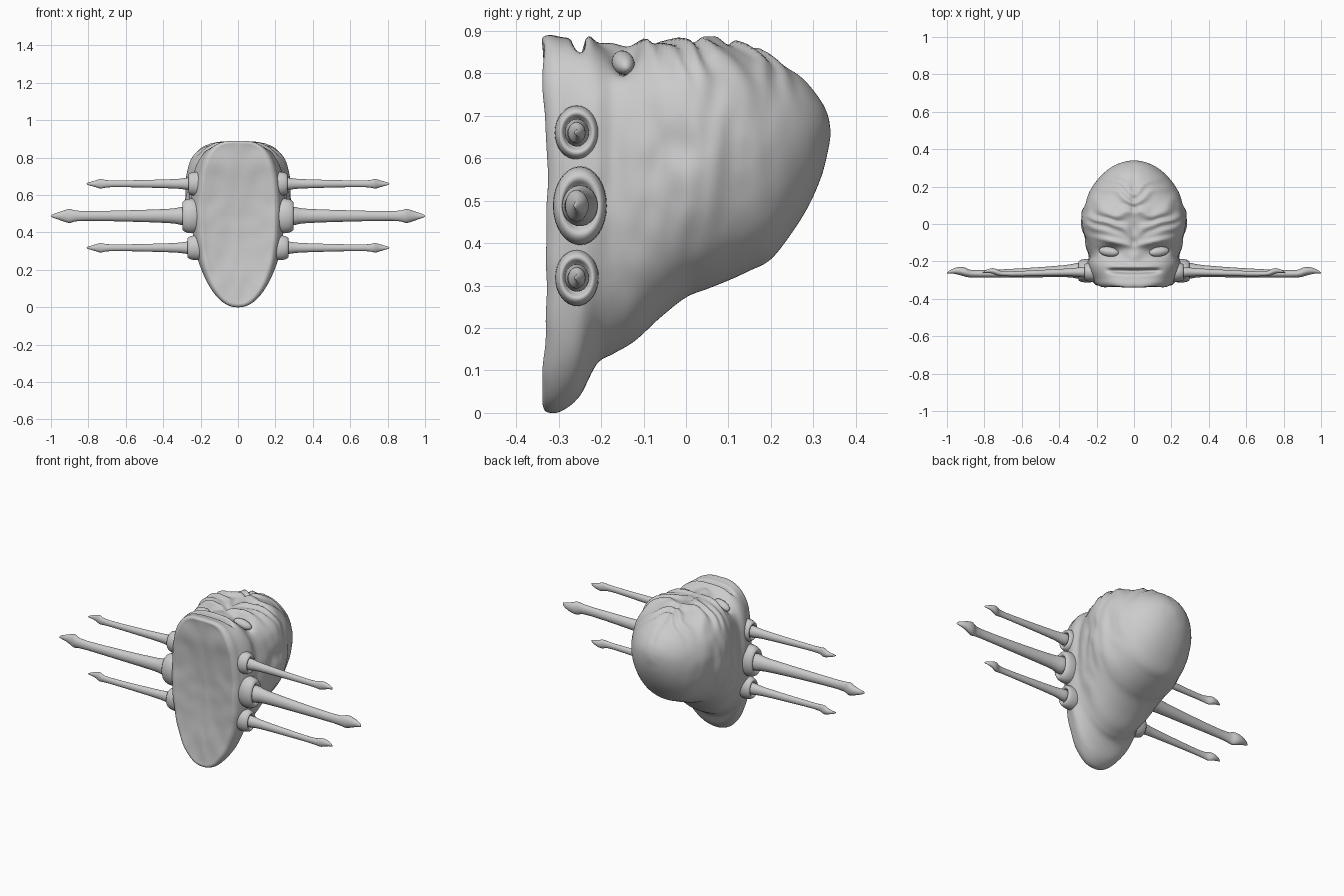
import bpy, bmesh, math
from mathutils import Vector, noise

if "Cube" in bpy.data.objects:
    bpy.data.objects.remove(bpy.data.objects["Cube"])


def skin_rings(name, rings, mirror=False, sub=0):
    """Skin a list of equal-length closed rings and cap both ends."""
    bm = bmesh.new()
    rows = [[bm.verts.new(p) for p in r] for r in rings]
    n = len(rows[0])
    for a, b in zip(rows, rows[1:]):
        for i in range(n):
            bm.faces.new((a[i], a[(i + 1) % n], b[(i + 1) % n], b[i]))
    bm.faces.new(rows[0])
    bm.faces.new(rows[-1][::-1])
    bmesh.ops.recalc_face_normals(bm, faces=bm.faces)
    me = bpy.data.meshes.new(name)
    bm.to_mesh(me)
    bm.free()
    me.shade_smooth()
    ob = bpy.data.objects.new(name, me)
    bpy.context.collection.objects.link(ob)
    if mirror:
        ob.modifiers.new("mirror", 'MIRROR').use_mirror_merge = False
    if sub:
        ob.modifiers.new("smooth", 'SUBSURF').levels = sub
        ob.modifiers["smooth"].render_levels = sub
    return ob


def spline(rows, steps):
    """Catmull-Rom interpolation of table rows."""
    out = []
    for i in range(len(rows) - 1):
        p = [rows[max(0, min(len(rows) - 1, i + k))] for k in (-1, 0, 1, 2)]
        for s in range(steps):
            t = s / steps
            out.append([0.5 * (2 * b + (c - a) * t + (2 * a - 5 * b + 4 * c - d) * t * t
                               + (3 * b - a - 3 * c + d) * t ** 3)
                        for a, b, c, d in zip(*p)])
    out.append(list(rows[-1]))
    return out


def bell(d, w):
    return math.exp(-(d / w) ** 2)


def face_relief(x, y):
    """Height change of the upward-looking face; x is absolute."""
    wide = bell(x, .125) if x < .03 else math.exp(-(x / .125) ** 6)
    h = -.055 * bell(y + .253 - .25 * x * x, .011) * wide           # mouth slit
    h += .012 * bell(y + .228, .014) * wide                         # upper lip
    h -= .05 * bell(x - .13, .06) * bell(y + .145, .027)            # eye sockets
    h += .022 * bell(y + .118 - .22 * x, .014) * bell(x - .11, .09) # angry brows
    h += .016 * bell(x, .035) * bell(y + .18, .025)                 # nose
    h -= .014 * bell(y + .185, .03)                                 # dip under the eyes
    h -= .014 * bell(x, .014) * bell(y + .1, .03)                   # frown crease
    skull = 1 / (1 + math.exp(-(y + .06) * 60)) * bell(y - .05, .2)
    h += .009 * skull * math.sin(75 * y - 38 * x + 5 * noise.noise((x * 9, y * 9, 2)))
    h -= .014 * skull * bell(x, .015)
    return h


# Body: sections along y -> (y, bottom z, top z, half width)
sections = [
    (-.335, .45, .46, .006), (-.335, .22, .70, .10), (-.337, .05, .85, .165),
    (-.337, .012, .882, .195), (-.32, .0, .89, .215), (-.29, .006, .885, .228),
    (-.25, .04, .88, .245), (-.21, .115, .875, .25), (-.17, .14, .868, .247),
    (-.12, .17, .865, .252), (-.06, .225, .872, .268), (0, .272, .88, .28),
    (.05, .292, .88, .28), (.10, .312, .875, .264), (.15, .335, .863, .246),
    (.20, .362, .842, .22), (.25, .425, .81, .183), (.29, .49, .772, .14),
    (.32, .56, .735, .09), (.335, .62, .70, .042), (.34, .65, .67, .006)]
N = 128
rings = []
for k, (y, zb, zt, hw) in enumerate(spline(sections, 6)):
    zc = zb + .54 * (zt - zb)
    ring = []
    for i in range(N):
        a = math.tau * i / N
        c, s = math.cos(a), math.sin(a)
        blend = max(0, min(1, (.2 - y) / .2))
        n = 2 + (1.1 * blend if s > 0 else .15)
        r = (abs(c) ** n + abs(s) ** n) ** (-1 / n)
        x, v = hw * r * c, r * s
        z = zc + v * ((zt - zc) if v > 0 else (zc - zb))
        yy = y
        if k < 30:   # hollow front plate
            yy += .024 * math.exp(-((z - .43) / .3) ** 4) * (1 - k / 30)
            yy += .006 * noise.noise((abs(x) * 12, z * 10, 4))
        if k > 20:
            top = max(0, min(1, (v - .5) / .35))
            z += face_relief(abs(x), y) * top
            # folds on the flanks
            side = abs(c) ** 2 * bell(y, .25)
            f = 1 + side * (.05 * noise.noise((y * 11, z * 5, 1)) + .03 * noise.noise((y * 22, z * 12, 7)))
            f -= .05 * side * bell(y + .17, .03)
            x *= f
        ring.append(Vector((x, yy, z)))
    rings.append(ring)
skin_rings("body", rings)

# Eyes
for sx in (-1, 1):
    bpy.ops.mesh.primitive_uv_sphere_add(segments=24, ring_count=12, location=(sx * .135, -.148, .825))
    eye = bpy.context.object
    eye.name = "eye_left" if sx < 0 else "eye_right"
    eye.scale = (.055, .026, .026)
    eye.rotation_euler = (0, sx * .25, sx * .15)
    bpy.ops.object.shade_smooth()


def lathe(name, profile, z0):
    """Elliptical rings along x: (x, y radius, z radius, y centre)."""
    M = 16
    return skin_rings(name, [[(x, cy + ry * math.cos(math.tau * i / M),
                               z0 + rz * math.sin(math.tau * i / M)) for i in range(M)]
                             for x, ry, rz, cy in profile], True, 1)


# Legs: (name, height, socket y radius, socket z radius, socket end x, leg end x, thickness)
legs = [("upper", .66, .052, .064, .268, .81, .029),
        ("middle", .488, .063, .092, .30, 1.0, .043),
        ("lower", .318, .051, .066, .272, .81, .029)]
for name, z, ry, rz, xs, xe, t in legs:
    cy = -.257 if name != "middle" else -.25
    # fleshy cuff with a hollow centre
    lathe(name + "_socket", [(xs + dx, ry * s, rz * s, cy) for dx, s in
                             ((-.11, .75), (-.085, .98), (-.05, 1.06), (-.015, .98), (0, .8),
                              (-.004, .64), (-.025, .55), (-.03, .2))], z)
    # tapering shaft ending in a domed claw
    L = xe - xs
    claw = .15 * L + .015
    xk = xe - claw
    shaft = [(xs - .04, t * .9, t, cy), (xs - .01, t * 1.05, t * 1.2, cy),
             (xs + .02, t * .95, t * 1.1, cy), (xs + .035, t * .75, t * .9, cy),
             (xs + .4 * L, t * .6, t * .72, -.262), (xk - .02, t * .42, t * .55, -.268)]
    tip = [(xk + .005, t * .5, t * .8, -.264), (xk + .02, t * .6, t * .95, -.258),
           (xk + .4 * claw, t * .55, t * .75, -.25), (xk + .7 * claw, t * .35, t * .42, -.25),
           (xk + .92 * claw, t * .16, t * .25, -.257), (xe, t * .06, t * .08, -.263)]
    lathe(name + "_leg", shaft + tip, z)
